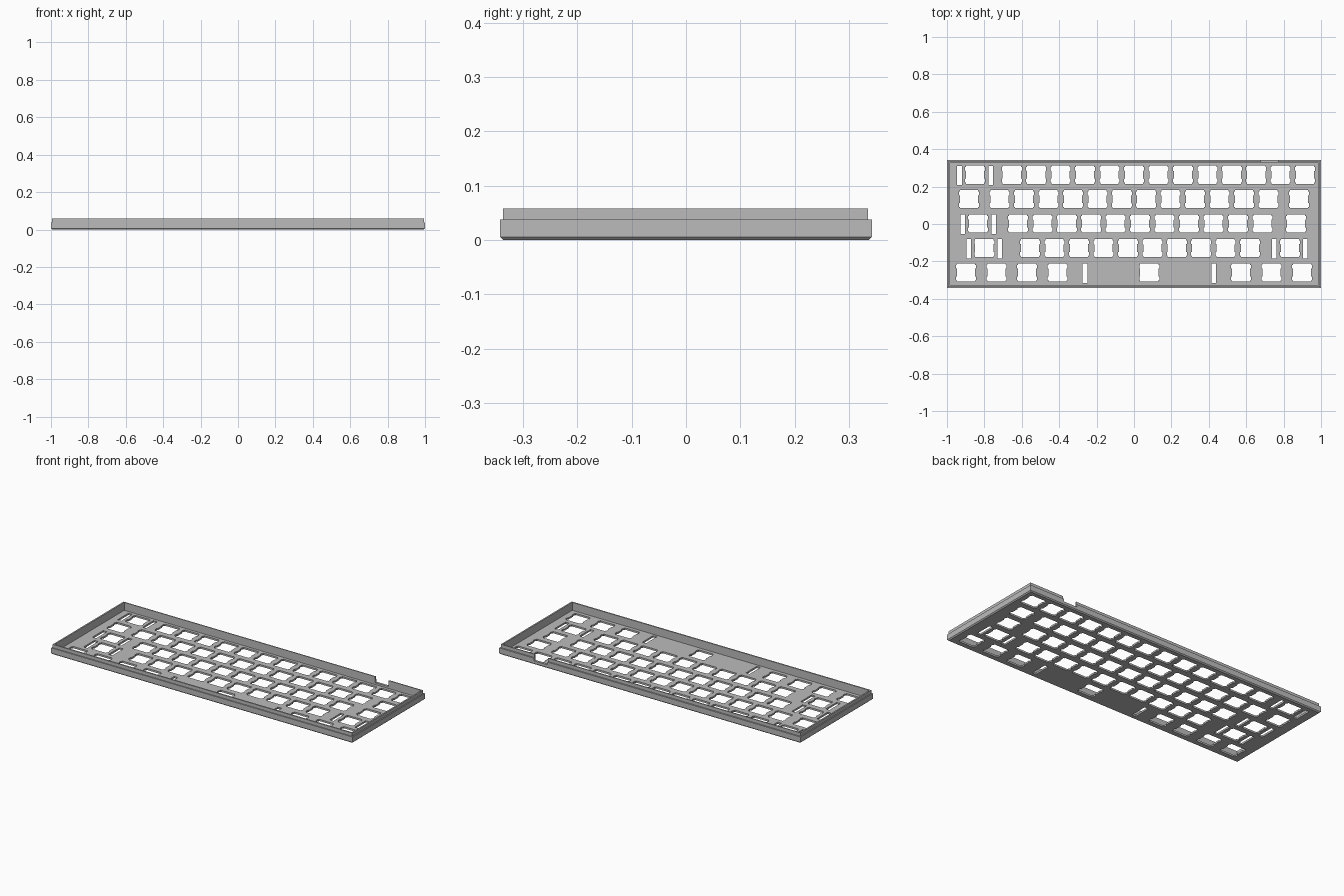
import bpy
import bmesh

cube = bpy.data.objects.get("Cube")
if cube:
    bpy.data.objects.remove(cube, do_unlink=True)

PITCH = 0.1307   # one key unit
ROW_SHIFT = 0.002

grey = bpy.data.materials.new("mid_grey")
grey.use_nodes = True
grey.diffuse_color = (0.5, 0.5, 0.5, 1)
grey.node_tree.nodes["Principled BSDF"].inputs["Base Color"].default_value = (0.5, 0.5, 0.5, 1)


def finish(bm, name):
    bmesh.ops.recalc_face_normals(bm, faces=bm.faces)
    mesh = bpy.data.meshes.new(name)
    bm.to_mesh(mesh)
    bm.free()
    obj = bpy.data.objects.new(name, mesh)
    mesh.materials.append(grey)
    bpy.context.collection.objects.link(obj)
    return obj


def prism(bm, outline, z0, z1):
    low = [bm.verts.new((x, y, z0)) for x, y in outline]
    high = [bm.verts.new((x, y, z1)) for x, y in outline]
    bm.faces.new(low[::-1])
    bm.faces.new(high)
    for i in range(len(low)):
        j = (i + 1) % len(low)
        bm.faces.new((low[i], low[j], high[j], high[i]))


def box(bm, x0, x1, y0, y1, z0, z1):
    prism(bm, [(x0, y0), (x1, y0), (x1, y1), (x0, y1)], z0, z1)


def switch_hole(bm, x, y):
    # square opening with two clip notches on each side
    w, n, h = 0.0483, 0.0535, 0.0483
    side = [(w, -h), (w, -0.042), (n, -0.040), (n, -0.022), (w, -0.020),
            (w, 0.020), (n, 0.022), (n, 0.040), (w, 0.042), (w, h)]
    loop = side + [(-a, b) for a, b in reversed(side)]
    prism(bm, [(x + a, y + b) for a, b in loop], -0.05, 0.03)


def stabilizer_holes(bm, x, y, reach):
    for s in (-1, 1):
        cx = x + s * reach
        box(bm, cx - 0.0125, cx + 0.0125, y - 0.055, y + 0.048, -0.05, 0.03)


# Tray: rectangular rings from the underside, up the wall, over the lip, to the floor
rings = [
    # half width, front, back, height
    (0.994, -0.337, 0.337, 0.0),
    (1.0, -0.343, 0.343, 0.006),
    (1.0, -0.343, 0.343, 0.038),
    (0.994, -0.337, 0.335, 0.038),
    (0.994, -0.337, 0.335, 0.058),
    (0.985, -0.329, 0.329, 0.058),
    (0.985, -0.329, 0.329, 0.0105),
]
bm = bmesh.new()
loops = [[bm.verts.new(p) for p in ((-w, f, z), (w, f, z), (w, b, z), (-w, b, z))]
         for w, f, b, z in rings]
bm.faces.new(loops[0][::-1])
bm.faces.new(loops[-1])
for a, b in zip(loops, loops[1:]):
    for i in range(4):
        j = (i + 1) % 4
        bm.faces.new((a[i], a[j], b[j], b[i]))
tray = finish(bm, "keyboard_case")

# Key rows, back to front: key widths in units from -x to +x
rows = [
    [2] + [1] * 13,
    [1.5] + [1] * 12 + [1.5],
    [2.25] + [1] * 11 + [1.75],
    [2.75] + [1] * 10 + [2.25],
    [1.25] * 4 + [6.25] + [1.25] * 3,
]
bm = bmesh.new()
for r, widths in enumerate(rows):
    y = (2 - r) * PITCH + ROW_SHIFT
    x = -7.5 * PITCH
    for width in widths:
        centre = x + width * PITCH / 2
        switch_hole(bm, centre, y)
        if width >= 2:
            stabilizer_holes(bm, centre, y, 0.344 if width > 6 else 0.083)
        x += width * PITCH

# Cable notch in the back wall
box(bm, 0.68, 0.77, 0.32, 0.4, 0.022, 0.1)
cutter = finish(bm, "hole_cutter")
cutter.hide_render = True

cut = tray.modifiers.new("holes", "BOOLEAN")
cut.operation = "DIFFERENCE"
cut.solver = "EXACT"
cut.object = cutter
bpy.context.view_layer.objects.active = tray
bpy.ops.object.modifier_apply(modifier=cut.name)
bpy.data.objects.remove(cutter, do_unlink=True)
